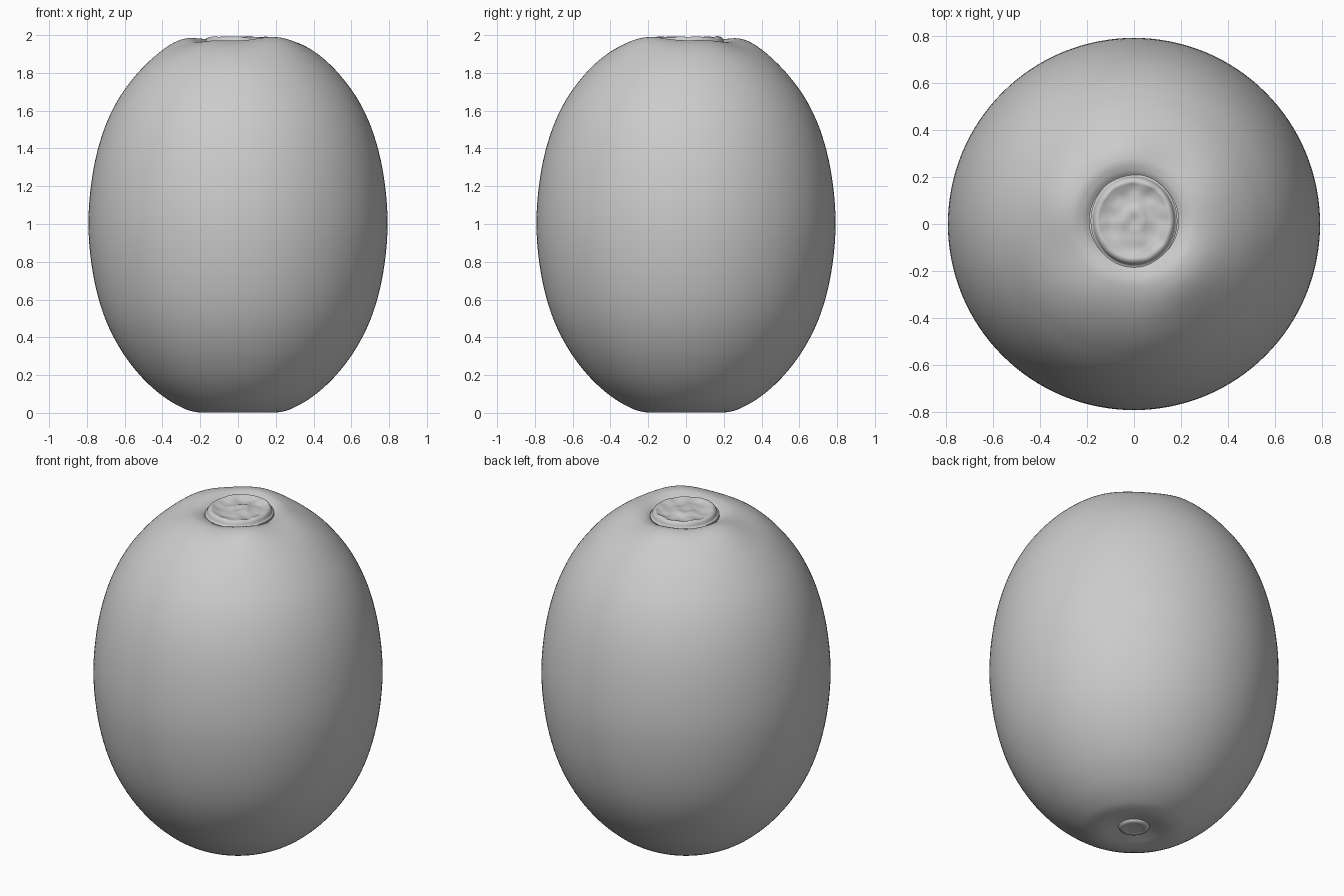
import bpy, bmesh, math
from mathutils import noise, Vector

if "Cube" in bpy.data.objects:
    bpy.data.objects.remove(bpy.data.objects["Cube"])

SEG = 128


def smooth_profile(pts, steps):
    """Catmull-Rom interpolation through (radius, z) points."""
    p = [Vector(q) for q in pts]
    p = [2 * p[0] - p[1]] + p + [2 * p[-1] - p[-2]]
    out = []
    for i in range(1, len(p) - 2):
        a, b, c, d = p[i - 1:i + 3]
        for s in range(steps):
            t = s / steps
            out.append(0.5 * (2 * b + (c - a) * t + (2 * a - 5 * b + 4 * c - d) * t * t
                              + (3 * b - a - 3 * c + d) * t ** 3))
    out.append(p[-2])
    return out


def lathe(name, pts, steps, shape):
    """Revolve a profile from bottom to top, then reshape every point."""
    bm = bmesh.new()
    rings = []
    for r, z in smooth_profile(pts, steps):
        if r < 0.001:
            rings.append([bm.verts.new(shape(0, 0, z))])
        else:
            rings.append([bm.verts.new(shape(r, k * math.tau / SEG, z)) for k in range(SEG)])
    for lo, hi in zip(rings, rings[1:]):
        for k in range(SEG):
            j = (k + 1) % SEG
            if len(lo) == 1:
                bm.faces.new((lo[0], hi[j], hi[k]))
            elif len(hi) == 1:
                bm.faces.new((lo[k], lo[j], hi[0]))
            else:
                bm.faces.new((lo[k], lo[j], hi[j], hi[k]))
    me = bpy.data.meshes.new(name)
    bm.to_mesh(me)
    bm.free()
    me.shade_smooth()
    ob = bpy.data.objects.new(name, me)
    bpy.context.collection.objects.link(ob)
    return ob


def bump(x, centre, width):
    return math.exp(-((x - centre) / width) ** 2)


def skin(r, a, z):
    # shoulder humps and shallow creases around the stem, fading down the sides
    x, y = r * math.cos(a), r * math.sin(a)
    if z > 1.5:
        fade = bump(r, 0.32, 0.12)
        z -= fade * (0.013 + 0.013 * math.sin(2 * a) + 0.006 * math.cos(5 * a + 1))
    # the stem end sits slightly towards the back
    y += 0.02 * bump(r, 0, 0.3) * (z > 1.5)
    return x, y, z


def scar(r, a, z):
    # uneven, slightly wrinkled stem scar
    x, y = r * math.cos(a) * 0.96, r * math.sin(a) * 1.03
    k = min(1, max(0, (0.185 - r) / 0.03))
    z += 0.009 * k * noise.noise(Vector((x * 16, y * 16, 3)))
    return x, y + 0.02 * bump(r, 0, 0.3), z


def plain(r, a, z):
    return r * math.cos(a), r * math.sin(a), z


# fruit body, from the blossom dimple up to the stem groove
lathe("fruit_body", [
    (0.085, 0.022), (0.12, 0.014), (0.17, 0.004), (0.22, 0.004), (0.29, 0.025),
    (0.40, 0.09), (0.52, 0.20), (0.63, 0.35), (0.715, 0.53), (0.77, 0.75),
    (0.792, 1.0), (0.772, 1.25), (0.72, 1.47), (0.64, 1.65), (0.535, 1.795),
    (0.425, 1.905), (0.34, 1.965), (0.27, 1.985), (0.22, 1.975), (0.19, 1.957)], 5, skin)

# raised stem scar with a rolled rim
lathe("stem_scar", [
    (0.192, 1.957), (0.183, 1.963), (0.175, 1.982), (0.16, 1.991), (0.14, 1.984),
    (0.11, 1.976), (0.07, 1.98), (0.04, 1.986), (0.0, 1.982)], 4, scar)

# small blossom-end button inside the bottom dimple
lathe("blossom_button", [
    (0.0, 0.012), (0.04, 0.012), (0.065, 0.008), (0.078, 0.013), (0.085, 0.022)], 4, plain)
